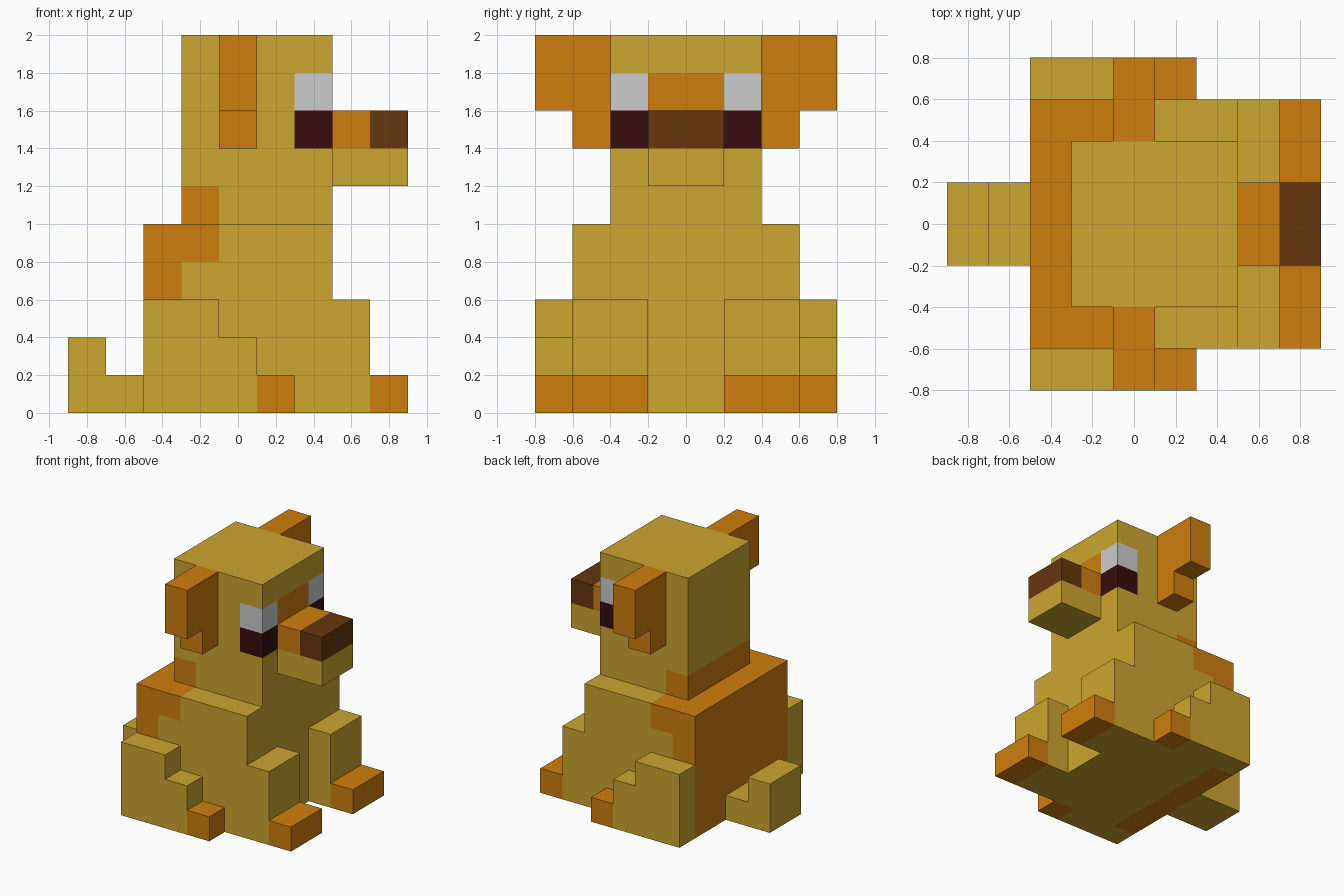
import bpy, bmesh
from mathutils import Vector

cube = bpy.data.objects.get("Cube")
if cube:
    bpy.data.objects.remove(cube, do_unlink=True)


def srgb(r, g, b):
    return tuple((c / 255 / 12.92) if c < 11 else ((c / 255 + 0.055) / 1.055) ** 2.4
                 for c in (r, g, b)) + (1.0,)


def material(name, colour):
    m = bpy.data.materials.new(name)
    m.use_nodes = True
    m.diffuse_color = colour
    bsdf = m.node_tree.nodes["Principled BSDF"]
    bsdf.inputs["Base Color"].default_value = colour
    bsdf.inputs["Roughness"].default_value = 0.9
    return m


GOLD, ORANGE, BROWN, DARK, WHITE = range(5)
MATERIALS = [
    material("golden_fur", srgb(204, 166, 48)),
    material("orange_fur", srgb(207, 126, 14)),
    material("brown_nose", srgb(102, 55, 15)),
    material("dark_eye", srgb(55, 13, 14)),
    material("eye_white", srgb(204, 204, 204)),
]


def prism(name, profile, depth, axis="y", colour=GOLD, cuts=(), rule=None, mirror=False):
    """Extrude a profile along an axis; cut it at (axis, value) planes and colour by a rule."""
    def point(u, w, d):
        return (u, d, w) if axis == "y" else (d, u, w)

    bm = bmesh.new()
    base = bm.faces.new([bm.verts.new(point(u, w, depth[0])) for u, w in profile])
    moved = bmesh.ops.extrude_face_region(bm, geom=[base])["geom"]
    offset = Vector(point(0, 0, depth[1] - depth[0]))
    bmesh.ops.translate(bm, vec=offset, verts=[v for v in moved if isinstance(v, bmesh.types.BMVert)])
    for i, value in cuts:
        normal = Vector((0, 0, 0))
        normal[i] = 1
        bmesh.ops.bisect_plane(bm, geom=bm.verts[:] + bm.edges[:] + bm.faces[:],
                               plane_co=normal * value, plane_no=normal)
    bmesh.ops.recalc_face_normals(bm, faces=bm.faces)
    bm.normal_update()
    for f in bm.faces:
        # Sample just under the surface, so each block has one colour on all its sides
        p = f.calc_center_median() - f.normal * 0.05
        f.material_index = rule(*p) if rule else colour
    mesh = bpy.data.meshes.new(name)
    bm.to_mesh(mesh)
    bm.free()
    for m in MATERIALS:
        mesh.materials.append(m)
    obj = bpy.data.objects.new(name, mesh)
    bpy.context.collection.objects.link(obj)
    if mirror:
        mod = obj.modifiers.new("mirror", "MIRROR")
        mod.use_axis = (False, True, False)
        mod.use_mirror_merge = False
    return obj


def box(name, x, y, z, **kw):
    return prism(name, [(x[0], z[0]), (x[1], z[0]), (x[1], z[1]), (x[0], z[1])], y, **kw)


# Body with an orange back
def body_rule(x, y, z):
    return ORANGE if x < -0.3 or (x < -0.1 and z > 0.8) else GOLD


box("body", (-0.5, 0.5), (-0.6, 0.6), (0, 1),
    cuts=[(0, -0.3), (0, -0.1), (2, 0.8)], rule=body_rule)


# Head with orange nape, brow patch and eyes that wrap the front corners
def head_rule(x, y, z):
    if x < -0.1 and z < 1.2:
        return ORANGE
    if x > 0.3 and 1.4 < z < 1.8:
        if abs(y) > 0.2:
            return WHITE if z > 1.6 else DARK
        return ORANGE
    return GOLD


box("head", (-0.3, 0.5), (-0.4, 0.4), (1, 2),
    cuts=[(0, -0.1), (0, 0.3), (1, -0.2), (1, 0.2),
          (2, 1.2), (2, 1.4), (2, 1.6), (2, 1.8)], rule=head_rule)


# Muzzle with a brown nose
def muzzle_rule(x, y, z):
    if z < 1.4:
        return GOLD
    return BROWN if x > 0.7 else ORANGE


box("muzzle", (0.5, 0.9), (-0.2, 0.2), (1.2, 1.6),
    cuts=[(0, 0.7), (2, 1.4)], rule=muzzle_rule)

# Ears, stepped underneath
prism("ears", [(0.4, 1.4), (0.6, 1.4), (0.6, 1.6), (0.8, 1.6), (0.8, 2), (0.4, 2)],
      (-0.1, 0.1), axis="x", colour=ORANGE, mirror=True)

# Front legs and paws
box("front_legs", (0.5, 0.7), (0.2, 0.6), (0, 0.6), mirror=True)
box("front_paws", (0.7, 0.9), (0.2, 0.6), (0, 0.2), colour=ORANGE, mirror=True)

# Hind legs and paws
prism("hind_legs", [(-0.5, 0), (0.1, 0), (0.1, 0.4), (-0.1, 0.4), (-0.1, 0.6), (-0.5, 0.6)],
      (0.6, 0.8), mirror=True)
box("hind_paws", (0.1, 0.3), (0.6, 0.8), (0, 0.2), colour=ORANGE, mirror=True)

# Tail, turned up at the end
prism("tail", [(-0.9, 0), (-0.5, 0), (-0.5, 0.2), (-0.7, 0.2), (-0.7, 0.4), (-0.9, 0.4)],
      (-0.2, 0.2))
